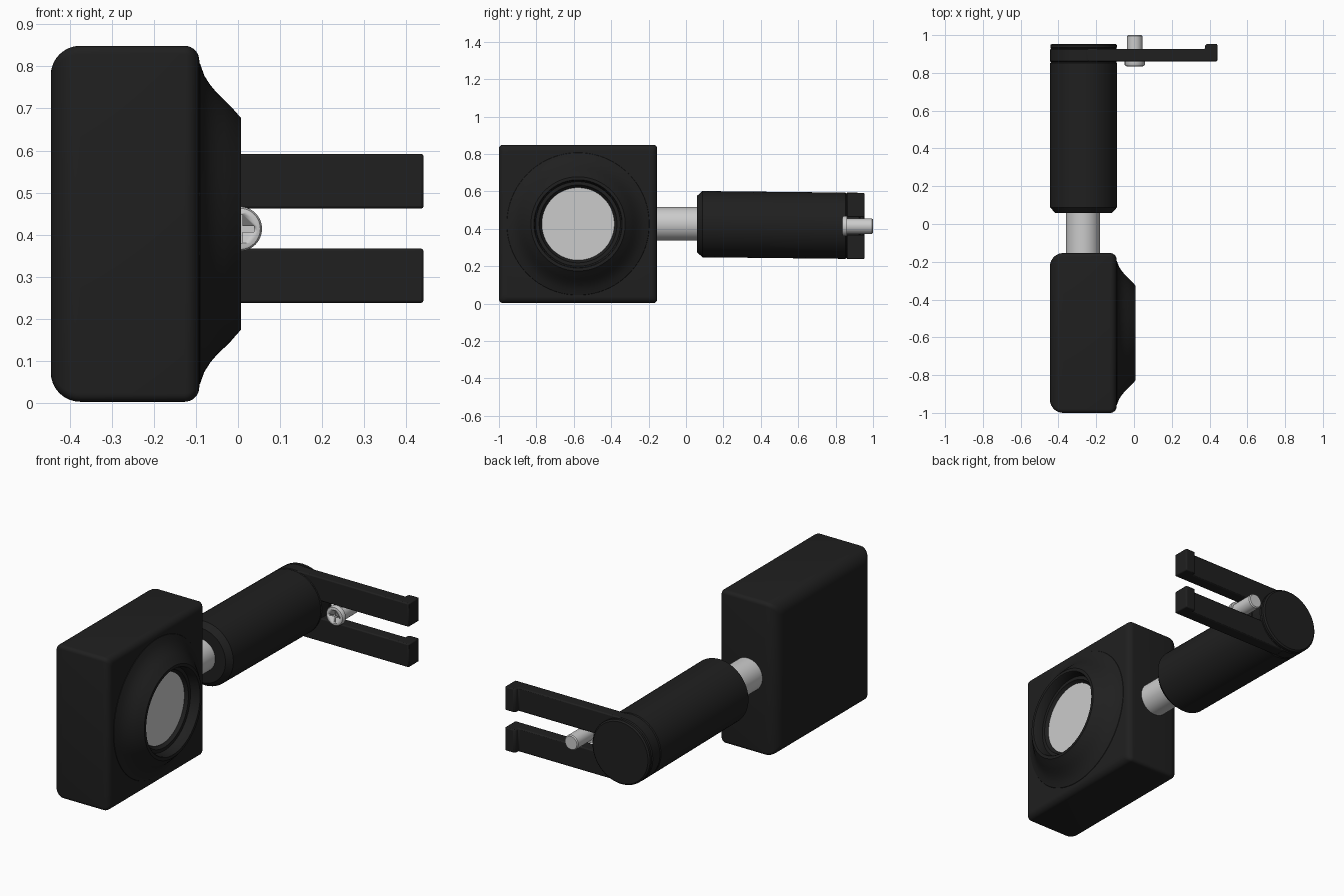
import bpy, bmesh
from math import sin, cos, pi, radians

if "Cube" in bpy.data.objects:
    bpy.data.objects.remove(bpy.data.objects["Cube"])

black = bpy.data.materials.new("black_plastic")
black.diffuse_color = (0.014, 0.014, 0.014, 1)
black.use_nodes = True
black.node_tree.nodes["Principled BSDF"].inputs["Base Color"].default_value = black.diffuse_color


def finish(name, bm, mat=None, angle=35):
    bmesh.ops.remove_doubles(bm, verts=bm.verts, dist=1e-5)
    bmesh.ops.recalc_face_normals(bm, faces=bm.faces)
    me = bpy.data.meshes.new(name)
    bm.to_mesh(me)
    bm.free()
    ob = bpy.data.objects.new(name, me)
    bpy.context.collection.objects.link(ob)
    if mat:
        me.materials.append(mat)
    bpy.ops.object.select_all(action='DESELECT')
    bpy.context.view_layer.objects.active = ob
    ob.select_set(True)
    bpy.ops.object.shade_smooth_by_angle(angle=radians(angle))
    return ob


def loft(bm, rings, cap=True):
    loops = [[bm.verts.new(p) for p in r] for r in rings]
    n = len(loops[0])
    for a, b in zip(loops, loops[1:]):
        for i in range(n):
            j = (i + 1) % n
            bm.faces.new((a[i], a[j], b[j], b[i]))
    if cap:
        bm.faces.new(loops[0])
        bm.faces.new(loops[-1])


def lathe(name, axis, centre, profile, mat=None, n=64, tilt=0.0):
    """Revolve (radius, position) pairs about an x or y axis."""
    bm = bmesh.new()
    u, v = centre
    rings = []
    for r, t in profile:
        ring = []
        for i in range(n):
            c, s = r * cos(2 * pi * i / n), r * sin(2 * pi * i / n)
            ring.append((t, u + c, v + s) if axis == 'X'
                        else (u + c, t, v + s - tilt * (t - 0.06)))
        rings.append(ring)
    loft(bm, rings)
    return finish(name, bm, mat)


def box(bm, x0, x1, y0, y1, z0, z1):
    loft(bm, [[(x0, y0, z), (x1, y0, z), (x1, y1, z), (x0, y1, z)] for z in (z0, z1)])


# Square housing: rounded-square loops along x, large rear and small front fillet
CY, CZ = -0.577, 0.426


def square_ring(x, inset, r=0.02, h=0.423):
    pts = []
    for k, (sy, sz) in enumerate(((1, 1), (-1, 1), (-1, -1), (1, -1))):
        for i in range(6):
            a = pi / 2 * (k + i / 5)
            pts.append((x, CY + sy * (h - inset - r) + r * cos(a),
                        CZ + sz * (h - inset - r) + r * sin(a)))
    return pts


steps = [pi / 2 * i / 8 for i in range(9)]
rings = [square_ring(-0.445 + 0.07 * (1 - cos(a)), 0.07 * (1 - sin(a))) for a in steps]
rings += [square_ring(-0.092 - 0.035 * (1 - sin(a)), 0.035 * (1 - cos(a))) for a in steps]
bm = bmesh.new()
loft(bm, rings)
finish("housing", bm, black)

# Flared lens collar with stepped recess
lathe("lens_collar", 'X', (CY, CZ), [
    (0.385, -0.098), (0.380, -0.090), (0.352, -0.080), (0.330, -0.066),
    (0.311, -0.050), (0.294, -0.032), (0.278, -0.016), (0.264, -0.004),
    (0.252, 0.007), (0.236, 0.007), (0.232, 0.002), (0.226, -0.045),
    (0.208, -0.045), (0.200, -0.062), (0.193, -0.068)], black, 96)

# Lens disc
lathe("lens", 'X', (CY, CZ), [(0.194, -0.075), (0.194, -0.060)], n=96)

# Connecting shaft
lathe("shaft", 'Y', (-0.27, 0.426), [(0.09, -0.2), (0.09, 0.12)])

# Arm barrel, then clamp collar and end cap
AX = (-0.267, 0.425)
lathe("barrel", 'Y', AX, [(0.150, 0.058), (0.177, 0.088), (0.177, 0.852), (0.172, 0.858)],
      black, tilt=0.011)
lathe("clamp_collar", 'Y', AX, [(0.171, 0.856), (0.177, 0.862), (0.177, 0.924), (0.172, 0.930)],
      black, tilt=0.011)
lathe("end_cap", 'Y', AX, [(0.171, 0.928), (0.176, 0.934), (0.176, 0.947), (0.168, 0.954)],
      black, tilt=0.011)

# Two hooked prongs
hook = [(-0.25, 0.861), (0.441, 0.861), (0.441, 0.954), (0.384, 0.954),
        (0.376, 0.944), (0.376, 0.926), (-0.25, 0.926)]
for name, z0, z1 in (("upper_prong", 0.462, 0.592), ("lower_prong", 0.238, 0.367)):
    bm = bmesh.new()
    # Inside the collar the prong stays within its radius
    loft(bm, [[(x, y, z) for x, y in hook] for z in (z0, z1)])
    ob = finish(name, bm, black)
    bev = ob.modifiers.new("soft_edges", 'BEVEL')
    bev.width, bev.segments = 0.006, 2

# Screw with cross recess
screw = lathe("screw", 'Y', (0.004, 0.414), [
    (0.043, 0.835), (0.049, 0.837), (0.053, 0.843), (0.053, 0.861),
    (0.041, 0.861), (0.041, 0.994), (0.036, 1.0)], n=48)
for i, (w, h) in enumerate(((0.034, 0.007), (0.007, 0.034))):
    bm = bmesh.new()
    box(bm, 0.004 - w, 0.004 + w, 0.82, 0.85, 0.414 - h, 0.414 + h)
    cut = finish("slot_cutter_%d" % i, bm)
    cut.hide_render = True
    cut.hide_set(True)
    mod = screw.modifiers.new("slot_%d" % i, 'BOOLEAN')
    mod.operation, mod.object, mod.solver = 'DIFFERENCE', cut, 'EXACT'
